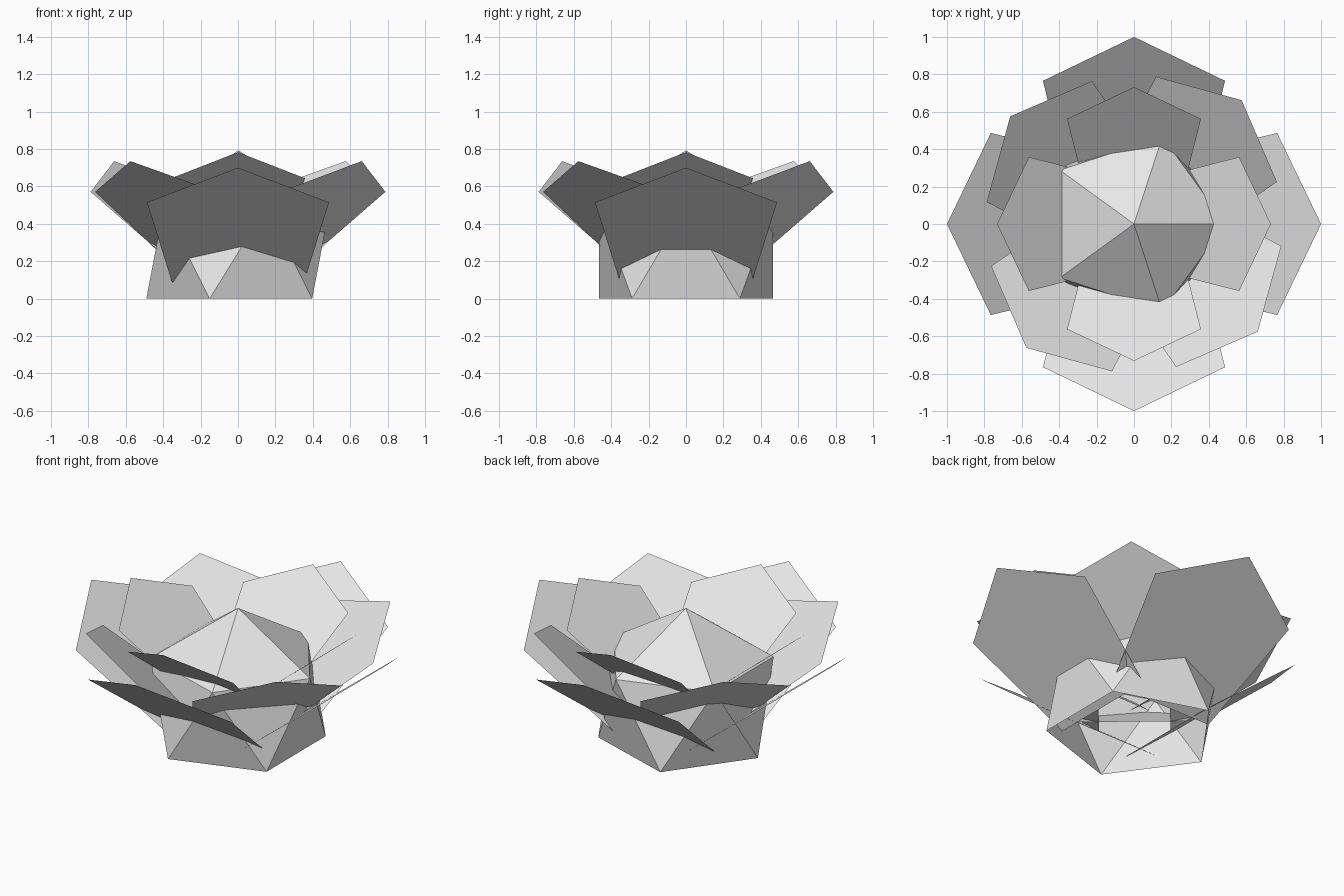
import bpy, bmesh
from math import radians, sin, cos
from mathutils import Matrix, Vector

cube = bpy.data.objects.get("Cube")
if cube:
    bpy.data.objects.remove(cube, do_unlink=True)

# One flat grey for everything
grey = bpy.data.materials.new("light_grey")
grey.use_nodes = True
colour = (0.8, 0.8, 0.8, 1)
grey.diffuse_color = colour
grey.node_tree.nodes["Principled BSDF"].inputs["Base Color"].default_value = colour


def add_object(name, bm):
    mesh = bpy.data.meshes.new(name)
    bm.to_mesh(mesh)
    bm.free()
    mesh.materials.append(grey)
    obj = bpy.data.objects.new(name, mesh)
    bpy.context.collection.objects.link(obj)
    return obj


# Flower heart: twenty-sided ball with its bottom cap cut off, resting on the ground
radius = 0.548
bm = bmesh.new()
bmesh.ops.create_icosphere(bm, subdivisions=1, radius=radius)
lowest = min(bm.verts, key=lambda v: v.co.z)
bmesh.ops.delete(bm, geom=[lowest], context='VERTS')
base = min(v.co.z for v in bm.verts)
bmesh.ops.translate(bm, verts=bm.verts, vec=(0, 0, -base))
add_object("flower_heart", bm)

# Petal outline: sideways offset, distance down the slope from the tip
OUTLINE = [(0, 0), (0.487, 0.299), (0.353, 0.985), (-0.353, 0.985), (-0.487, 0.299)]


def petal_ring(name, tip_radius, tip_height, size, tilt, turn):
    """Four flat five-sided petals leaning outwards around the heart."""
    for i in range(4):
        bm = bmesh.new()
        spin = Matrix.Rotation(radians(turn + 90 * i), 4, 'Z')
        verts = []
        for side, down in OUTLINE:
            co = Vector((tip_radius - size * down * cos(tilt),
                         size * side,
                         tip_height - size * down * sin(tilt)))
            verts.append(bm.verts.new(spin @ co))
        face = bm.faces.new(verts)
        face.normal_update()
        if face.normal.z < 0:
            face.normal_flip()
        add_object(f"{name}_{i + 1}", bm)


petal_ring("outer_petal", 1.0, 0.70, 1.0, radians(38.3), 0)
petal_ring("middle_petal", 0.877, 0.735, 0.88, radians(38.6), 49)
petal_ring("inner_petal", 0.732, 0.783, 0.735, radians(39.5), 0)
